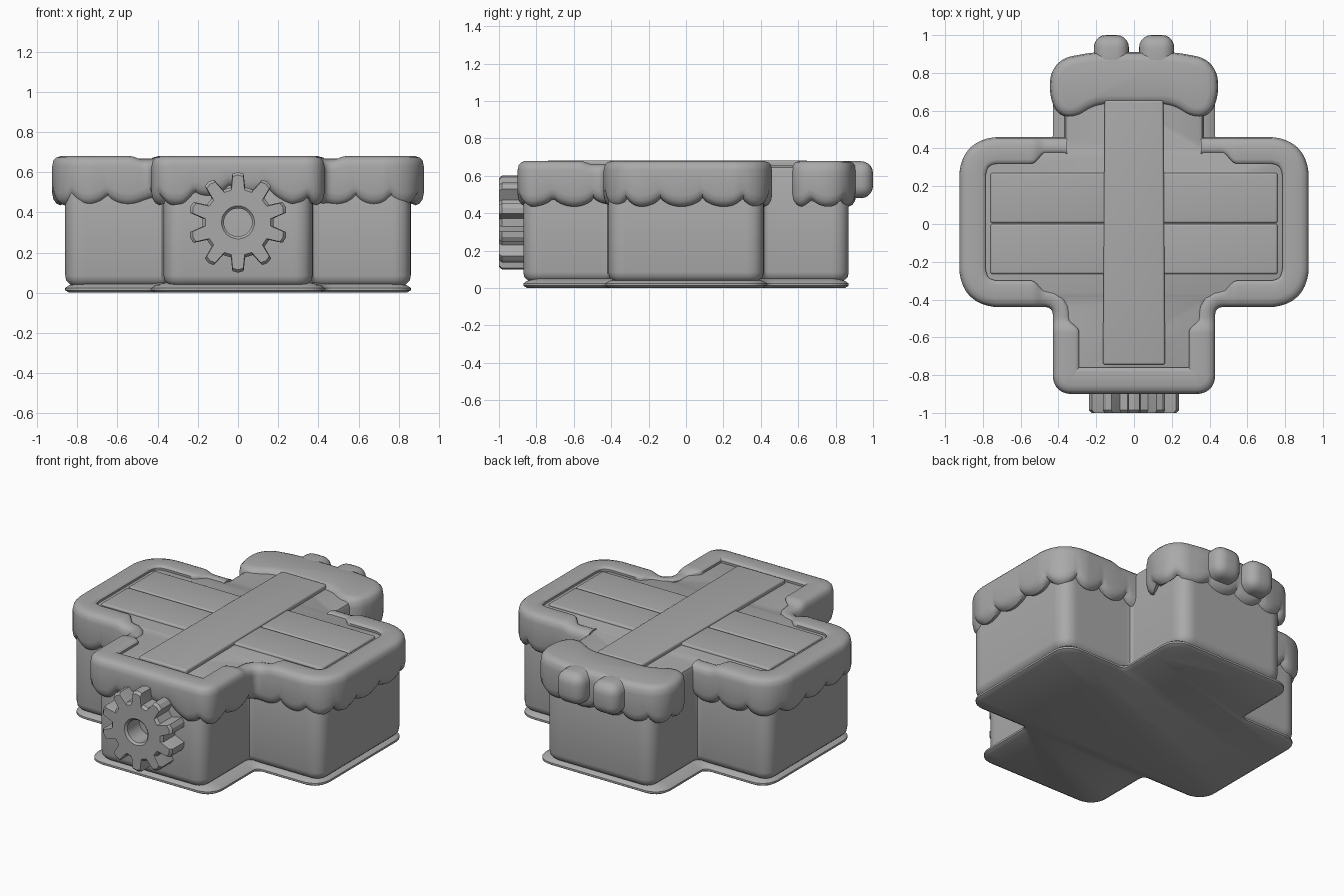
import bpy, bmesh, math
from mathutils import Vector

if "Cube" in bpy.data.objects:
    bpy.data.objects.remove(bpy.data.objects["Cube"])

clay = bpy.data.materials.new("clay_gray")
clay.diffuse_color = (0.40, 0.40, 0.40, 1)
clay.use_nodes = True
clay.node_tree.nodes["Principled BSDF"].inputs["Base Color"].default_value = clay.diffuse_color


def finish(name, bm, angle=40):
    bmesh.ops.recalc_face_normals(bm, faces=bm.faces)
    me = bpy.data.meshes.new(name)
    bm.to_mesh(me)
    bm.free()
    ob = bpy.data.objects.new(name, me)
    bpy.context.collection.objects.link(ob)
    me.materials.append(clay)
    bpy.ops.object.select_all(action='DESELECT')
    ob.select_set(True)
    bpy.context.view_layer.objects.active = ob
    bpy.ops.object.shade_smooth_by_angle(angle=math.radians(angle))
    return ob


def outline(corners, closed, step=0.015):
    """Round the corners (x, y, radius), resample evenly: (point, outward normal, length)."""
    n = len(corners)
    pts = []
    for i, (x, y, r) in enumerate(corners):
        p = Vector((x, y))
        if not closed and i in (0, n - 1):
            pts.append(p)
            continue
        a = p + (Vector(corners[i - 1][:2]) - p).normalized() * r
        b = p + (Vector(corners[(i + 1) % n][:2]) - p).normalized() * r
        for k in range(9):
            t = k / 8
            q = a.lerp(b, t) * 0.2 + (a.lerp(p, t)).lerp(p.lerp(b, t), t) * 0.8
            pts.append(q)
    if closed:
        pts.append(pts[0].copy())
    cum = [0]
    for a, b in zip(pts, pts[1:]):
        cum.append(cum[-1] + (b - a).length)
    m = int(cum[-1] / step)
    res, j = [], 0
    for k in range(m if closed else m + 1):
        s = cum[-1] * k / m
        while j < len(pts) - 2 and cum[j + 1] < s:
            j += 1
        res.append(pts[j].lerp(pts[j + 1], (s - cum[j]) / max(cum[j + 1] - cum[j], 1e-6)))
    out = []
    for k, p in enumerate(res):
        nx = res[(k + 1) % len(res)] if closed or k < len(res) - 1 else p
        pv = res[k - 1] if closed or k > 0 else p
        t = (nx - pv).normalized()
        out.append((p, Vector((t.y, -t.x)), cum[-1] * k / m))
    return out


def loft(name, path, section, closed):
    """Sweep section(p, s) -> [(outward offset, z)] along a path and cap it."""
    bm = bmesh.new()
    rings = [[bm.verts.new((*(p + nrm * d), z)) for d, z in section(p, s)]
             for p, nrm, s in path]
    n, m = len(rings), len(rings[0])
    for i in range(n if closed else n - 1):
        a, b = rings[i], rings[(i + 1) % n]
        for j in range(m - 1 if closed else m):
            k = (j + 1) % m
            bm.faces.new((a[j], b[j], b[k], a[k]))
    if closed:
        bm.faces.new([r[0] for r in rings])
        bm.faces.new([r[-1] for r in rings])
    else:
        bm.faces.new(rings[0])
        bm.faces.new(rings[-1])
    return finish(name, bm)


def cross(ax, ay, bx, by, r, ri):
    """Counter-clockwise cross outline: side arms ax*ay, front/back arms bx*by."""
    half = [(bx, -by, r), (bx, -ay, ri), (ax, -ay, r), (ax, ay, r), (bx, ay, ri), (bx, by, r)]
    return half + [(-x, -y, q) for x, y, q in half]


def box(name, lo, hi, bevel, flare=0.0):
    bm = bmesh.new()
    bmesh.ops.create_cube(bm, size=1)
    for v in bm.verts:
        v.co = [l + (c + 0.5) * (h - l) for l, h, c in zip(lo, hi, v.co)]
        if v.co.y < 0:
            v.co.x *= 1 + flare
    bmesh.ops.bevel(bm, geom=bm.edges[:], offset=bevel, segments=5, profile=0.5,
                    affect='EDGES')
    return finish(name, bm)


# thin base flange and cross-shaped body
loft("base_flange", outline(cross(0.86, 0.43, 0.43, 0.87, 0.1, 0.03), True),
     lambda p, s: [(-0.02, 0), (0, 0.012), (0, 0.024), (-0.02, 0.038), (-0.07, 0.05)], True)
loft("body", outline(cross(0.86, 0.415, 0.37, 0.87, 0.08, 0.015), True),
     lambda p, s: [(-0.04, 0.03), (-0.02, 0.045), (-0.005, 0.06), (0, 0.085), (0, 0.62),
                   (-0.01, 0.645), (-0.03, 0.655)], True)


def scallop(s, period):
    return abs(math.sin(math.pi * (s / period + 0.13 * math.sin(s * 5)))) ** 0.6


# dripping rim around both sides and the front
def rim_section(p, s):
    gap = (Vector((abs(p.x), abs(p.y))) - Vector((0.42, 0.45))).length
    k = min(1, max(0, (gap - 0.05) / 0.07))
    k = k * k * (3 - 2 * k)
    top, w = 0.662 + 0.018 * k, 0.085 + 0.055 * k
    zb = 0.485 - 0.05 * scallop(s, 0.2)
    if p.y < -0.85:
        zb += 0.06 * max(0, 1 - (p.x / 0.27) ** 2)
    return [(-w, 0.63), (-w, top - 0.012), (-w + 0.008, top - 0.003), (-w + 0.022, top),
            (-0.045, top), (-0.02, top - 0.008), (-0.006, top - 0.022), (0, top - 0.05),
            (0, zb + 0.06), (-0.006, zb + 0.03), (-0.02, zb + 0.01), (-0.04, zb),
            (-0.07, zb + 0.012), (-0.085, zb + 0.03)]


left = [(-0.355, 0.46, 0), (-0.925, 0.46, 0.19), (-0.925, -0.44, 0.19),
        (-0.43, -0.44, 0.035), (-0.43, -0.9, 0.09)]
loft("icing_rim", outline(left + [(-x, y, r) for x, y, r in reversed(left)], False),
     rim_section, False)


# separate icing cap on the back arm, with two round lobes
def cap_section(p, s):
    zb = 0.48 - 0.045 * scallop(s, 0.19)
    return [(-0.05, 0.68), (-0.022, 0.673), (-0.006, 0.655), (0, 0.62), (0, zb + 0.06),
            (-0.006, zb + 0.03), (-0.02, zb + 0.01), (-0.04, zb), (-0.065, zb + 0.02)]


right = [(0.21, 0.63, 0.06), (0.30, 0.56, 0.05), (0.41, 0.57, 0.06),
         (0.455, 0.72, 0.06), (0.42, 0.87, 0.08), (0.22, 0.91, 0.06)]
loft("back_icing_cap", outline(right + [(-x, y, r) for x, y, r in reversed(right)], True),
     cap_section, True)
for side, x in (("left", -0.12), ("right", 0.12)):
    box("back_lobe_" + side, (x - 0.093, 0.78, 0.48), (x + 0.093, 1.0, 0.678), 0.065)

# top planks: two each side and one long strip across them
for side, x0, x1 in (("left", -0.76, -0.14), ("right", 0.14, 0.76)):
    for row, y0 in (("front", -0.265), ("back", 0.005)):
        box(f"plank_{side}_{row}", (x0, y0, 0.6), (x1, y0 + 0.265, 0.669), 0.012)
box("long_strip", (-0.155, -0.745, 0.6), (0.155, 0.655, 0.681), 0.012, 0.06)

# ten-toothed gear with a centre hole on the front
bm = bmesh.new()
spots = []
for t in range(10):
    a = math.pi / 2 + t * math.tau / 10
    for da, r in ((-0.2, 0.178), (-0.115, 0.244), (0, 0.25), (0.115, 0.244), (0.2, 0.178)):
        spots.append((a + da, r))
rings = []
for a, r in spots:
    c, s = math.cos(a), math.sin(a)
    rings.append([bm.verts.new((q * c, y, 0.35 + q * s)) for q, y in
                  ((r, -0.86), (r, -0.985), (r - 0.014, -1.0),
                   (0.082, -1.0), (0.07, -0.988), (0.07, -0.86))])
for i, a in enumerate(rings):
    b = rings[(i + 1) % len(rings)]
    for j in range(6):
        k = (j + 1) % 6
        bm.faces.new((a[j], b[j], b[k], a[k]))
finish("gear", bm, 30)
